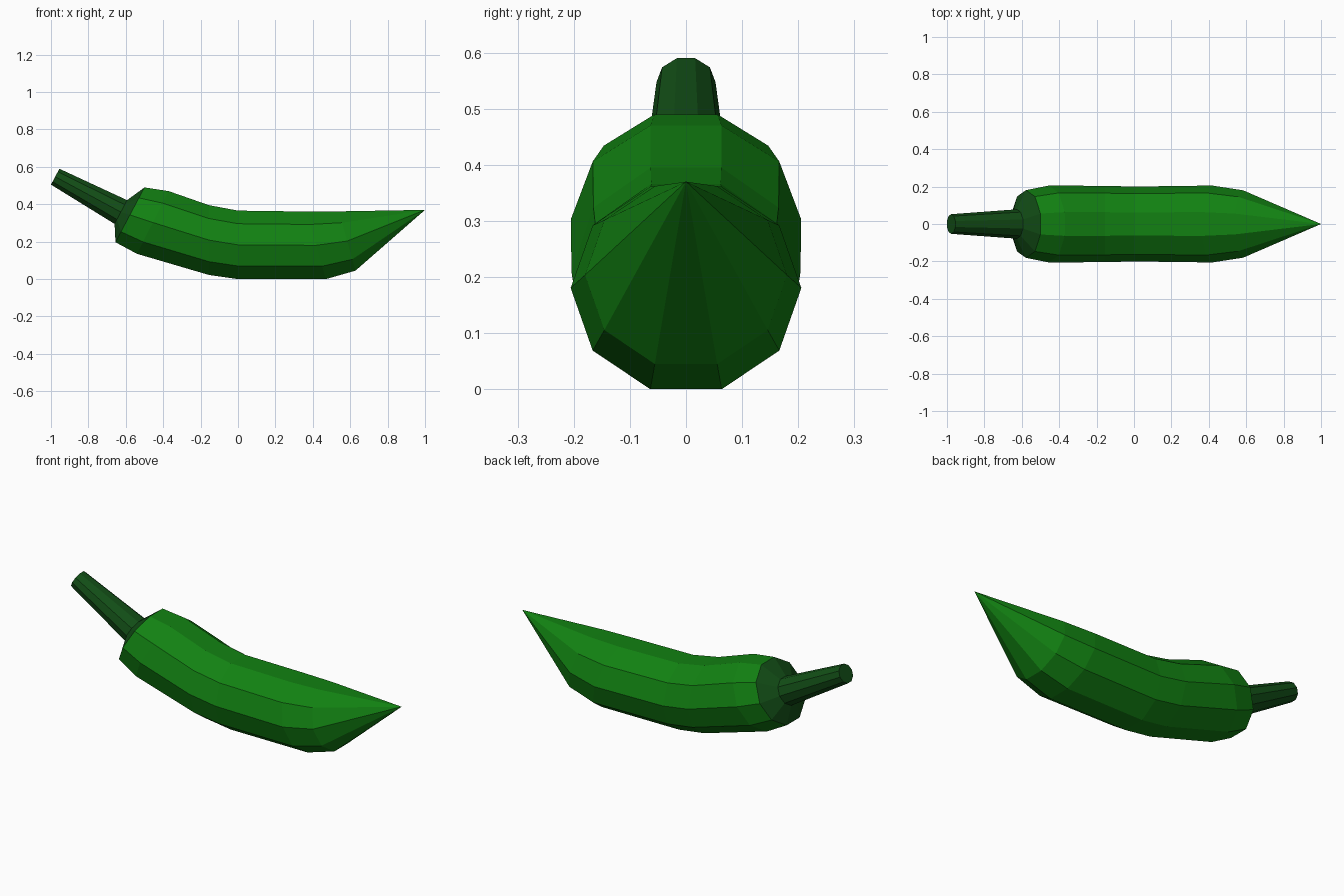
import bpy, bmesh, math
from mathutils import Vector

if "Cube" in bpy.data.objects:
    bpy.data.objects.remove(bpy.data.objects["Cube"])

SIDES = 10
FLAT = math.cos(math.pi / SIDES)  # flat-to-centre ratio of the cross-section


def material(name, color):
    m = bpy.data.materials.new(name)
    m.diffuse_color = color
    m.use_nodes = True
    m.node_tree.nodes["Principled BSDF"].inputs["Base Color"].default_value = m.diffuse_color
    return m


def ring(bm, top, bottom):
    """Ten-sided section spanning from a top to a bottom point in the xz plane."""
    t, b = Vector((top[0], 0, top[1])), Vector((bottom[0], 0, bottom[1]))
    mid, up = (t + b) / 2, (t - b) / 2 / FLAT
    side = Vector((0, up.length * 1.04, 0))
    angles = [2 * math.pi * i / SIDES for i in range(SIDES)]
    return [bm.verts.new(mid + side * math.cos(a) + up * math.sin(a)) for a in angles]


def loft(name, sections, mat, tip=None, cap=False):
    bm = bmesh.new()
    rings = [ring(bm, *s) for s in sections]
    for a, b in zip(rings, rings[1:]):
        for i in range(SIDES):
            j = (i + 1) % SIDES
            bm.faces.new((a[i], a[j], b[j], b[i]))
    if tip:
        point = bm.verts.new(tip)
        for i in range(SIDES):
            bm.faces.new((rings[-1][i], rings[-1][(i + 1) % SIDES], point))
    if cap:
        bm.faces.new(rings[-1])
    bmesh.ops.recalc_face_normals(bm, faces=bm.faces)
    # open lofts: make sure the faces point away from the sections' centre
    f = bm.faces[0]
    centre = sum((v.co for v in rings[0] + rings[1]), Vector()) / (2 * SIDES)
    if f.normal.dot(f.calc_center_median() - centre) < 0:
        bmesh.ops.reverse_faces(bm, faces=bm.faces)
    mesh = bpy.data.meshes.new(name)
    bm.to_mesh(mesh)
    bm.free()
    mesh.materials.append(mat)
    obj = bpy.data.objects.new(name, mesh)
    bpy.context.collection.objects.link(obj)
    return obj


green = material("pepper_green", (0.006, 0.22, 0.006, 1))
dark = material("stem_green", (0.006, 0.075, 0.008, 1))

shoulder = ((-0.50, 0.49), (-0.655, 0.197))

# Curved pepper body running to a point
loft("pepper_body", [
    shoulder,
    ((-0.37, 0.47), (-0.54, 0.135)),
    ((-0.155, 0.395), (-0.155, 0.022)),
    ((0.0, 0.366), (0.0, 0.0)),
    ((0.365, 0.361), (0.47, 0.0)),
    ((0.54, 0.362), (0.628, 0.045)),
], green, tip=(1.0, 0, 0.37))

# Crown closing the shoulder, drawn out into the stem
loft("stem", [
    shoulder,
    ((-0.593, 0.422), (-0.66, 0.295)),
    ((-0.955, 0.59), (-1.0, 0.505)),
], dark, cap=True)
